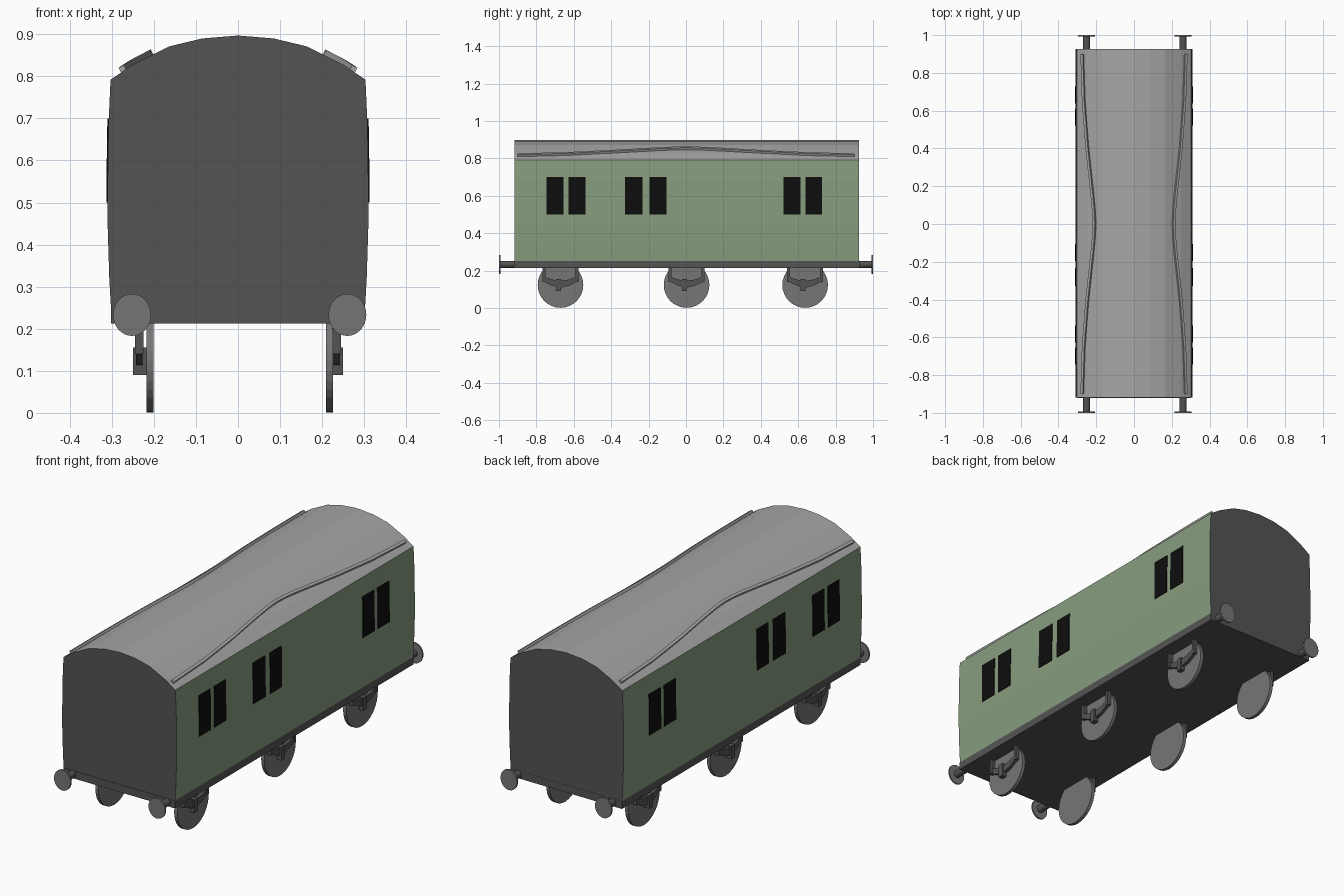
import bpy, bmesh, math
from mathutils import Vector

if "Cube" in bpy.data.objects:
    bpy.data.objects.remove(bpy.data.objects["Cube"])


def material(name, srgb):
    m = bpy.data.materials.new(name)
    lin = [((c / 255 + 0.055) / 1.055) ** 2.4 if c > 10 else c / 255 / 12.92 for c in srgb]
    m.diffuse_color = (*lin, 1)
    m.use_nodes = True
    m.node_tree.nodes["Principled BSDF"].inputs["Base Color"].default_value = m.diffuse_color
    return m


GREEN = material("sage green", (136, 157, 127))
DARK = material("dark grey", (84, 84, 84))
ROOF = material("roof grey", (166, 166, 166))
STEEL = material("steel grey", (118, 118, 118))
BLACK = material("window black", (13, 13, 13))


def loft(name, rings, mats):
    """Skin a list of equal closed rings and cap both ends."""
    bm = bmesh.new()
    vs = [[bm.verts.new(p) for p in ring] for ring in rings]
    n = len(vs[0])
    for a, b in zip(vs, vs[1:]):
        for i in range(n):
            j = (i + 1) % n
            bm.faces.new((a[i], a[j], b[j], b[i]))
    bm.faces.new(vs[0])
    bm.faces.new(vs[-1])
    bmesh.ops.recalc_face_normals(bm, faces=bm.faces)
    me = bpy.data.meshes.new(name)
    bm.to_mesh(me)
    bm.free()
    for m in mats:
        me.materials.append(m)
    ob = bpy.data.objects.new(name, me)
    bpy.context.collection.objects.link(ob)
    return ob


def prism_y(name, xz, y0, y1, *mats):
    return loft(name, [[(x, y, z) for x, z in xz] for y in (y0, y1)], mats)


def prism_x(name, yz, x0, x1, *mats):
    return loft(name, [[(x, y, z) for y, z in yz] for x in (x0, x1)], mats)


def circle(cu, cv, r, rv=None, n=32):
    rv = rv or r
    return [(cu + r * math.cos(2 * math.pi * i / n), cv + rv * math.sin(2 * math.pi * i / n))
            for i in range(n)]


def rect(u0, u1, v0, v1):
    return [(u0, v0), (u1, v0), (u1, v1), (u0, v1)]


# Carriage body: bowed sides and arched roof, coloured by direction and height
half = [(0.302, 0.25), (0.306, 0.32), (0.31, 0.45), (0.31, 0.54), (0.308, 0.68),
        (0.303, 0.792), (0.25, 0.828), (0.164, 0.871), (0.085, 0.89)]
outline = half + [(0, 0.897)] + [(-x, z) for x, z in reversed(half)]
body = prism_y("carriage_body", outline, -0.918, 0.926, GREEN, DARK, ROOF)
for f in body.data.polygons:
    if abs(f.normal.y) > 0.9 or f.normal.z < -0.9:
        f.material_index = 1
    elif f.center.z > 0.795:
        f.material_index = 2

# Underframe
prism_y("underframe", rect(-0.302, 0.302, 0.213, 0.25), -0.92, 0.927, DARK)

# Window plates, following the bow of each side
WINDOWS = [(-0.745, -0.655), (-0.627, -0.537), (-0.327, -0.232),
           (-0.195, -0.105), (0.522, 0.612), (0.638, 0.728)]
pane = [(0.308, 0.5), (0.313, 0.5), (0.313, 0.54), (0.3105, 0.7), (0.305, 0.7), (0.308, 0.54)]
for s in (-1, 1):
    for y0, y1 in WINDOWS:
        prism_y("window", [(s * x, z) for x, z in pane], y0, y1, BLACK)

# Rain strips sweeping up to the middle of the roof
quarter = [(0.9, 0.272, 0.813), (0.65, 0.264, 0.819), (0.4, 0.245, 0.831),
           (0.15, 0.218, 0.845), (0.06, 0.21, 0.849)]
path = [(-y, x, z) for y, x, z in quarter] + [(0, 0.208, 0.85)] + list(reversed(quarter))
tangent, normal = Vector((-0.88, 0, 0.47)), Vector((0.47, 0, 0.88))
for s in (-1, 1):
    rings = []
    for y, x, z in path:
        base = Vector((x, y, z))
        ring = [base + tangent * a + normal * b
                for a, b in ((-0.007, -0.004), (0.007, -0.004), (0.007, 0.012), (-0.007, 0.012))]
        rings.append([(s * p.x, p.y, p.z) for p in ring])
    loft("rain_strip", rings, [ROOF])

# Buffers at the four corners
for bx in (-0.252, 0.26):
    for s, wall in ((-1, 0.91), (1, 0.92)):
        prism_y("buffer_shank", circle(bx, 0.233, 0.018, n=16), s * wall, s * 0.995, DARK)
        prism_y("buffer_head", circle(bx, 0.233, 0.045, 0.05), s * 0.992, s * 1.0, STEEL)

# Wheels with hangers, leaf spring and axle box
leaf = [(-0.09, 0.168), (-0.045, 0.152), (0, 0.146), (0.045, 0.152), (0.09, 0.168),
        (0.09, 0.142), (0.045, 0.119), (0, 0.108), (-0.045, 0.119), (-0.09, 0.142)]
for wy in (-0.671, 0.003, 0.637):
    for s, wx in ((-1, 0.201), (1, 0.209)):
        prism_x("wheel", circle(wy, 0.123, 0.122), s * wx, s * (wx + 0.017), STEEL)
        for dy in (-0.088, 0.088):
            prism_x("spring_hanger", rect(wy + dy - 0.008, wy + dy + 0.008, 0.14, 0.22),
                    s * 0.225, s * 0.245, DARK)
        prism_x("leaf_spring", [(wy + y, z) for y, z in leaf], s * 0.227, s * 0.243, DARK)
        prism_x("axle_box", rect(wy - 0.025, wy + 0.003, 0.09, 0.155),
                s * 0.215, s * 0.25, DARK)
